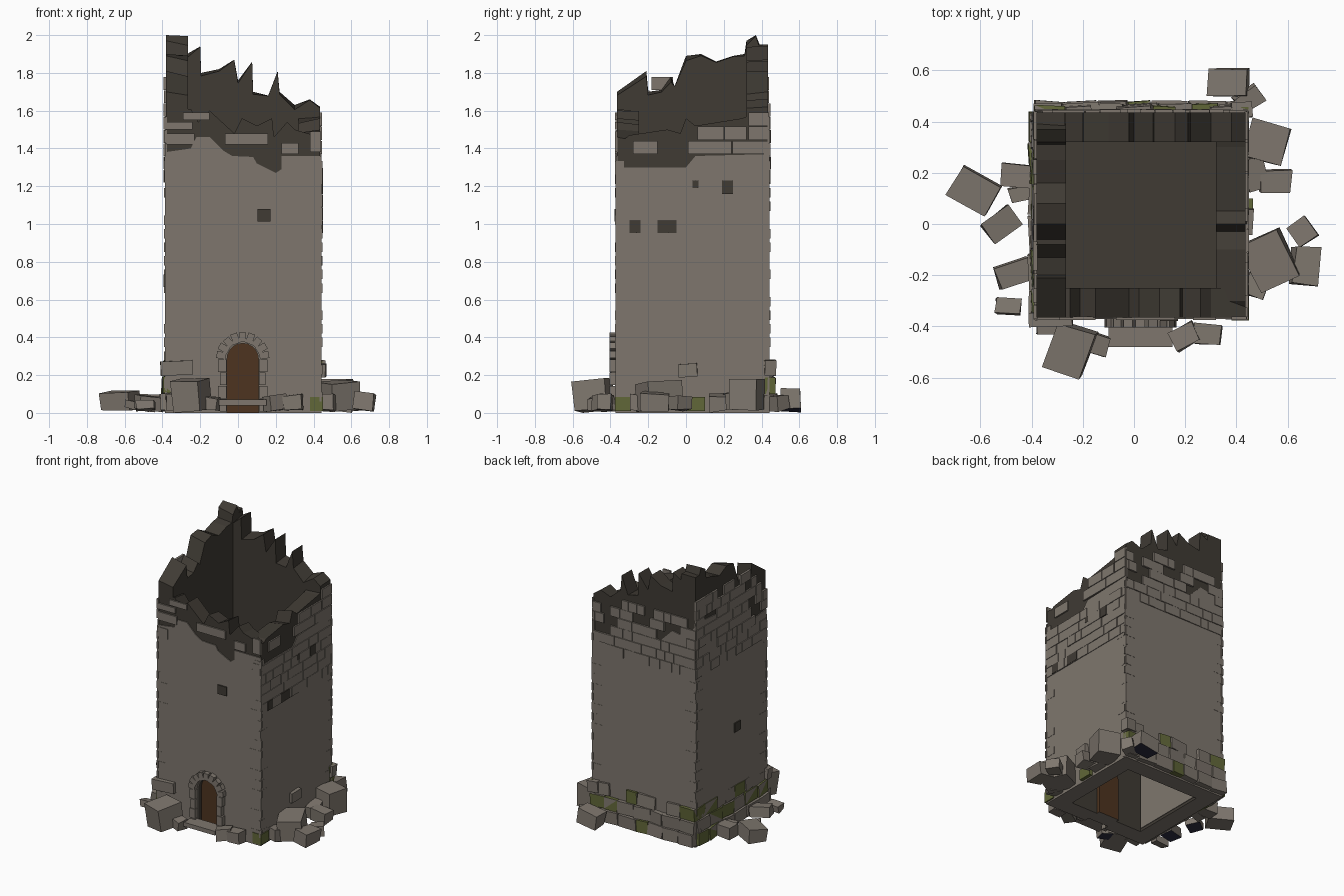
import bpy, bmesh, math, random
from mathutils import Matrix, Vector, Euler

random.seed(7)
if "Cube" in bpy.data.objects:
    bpy.data.objects.remove(bpy.data.objects["Cube"], do_unlink=True)


def material(name, rgb):
    m = bpy.data.materials.new(name)
    m.use_nodes = True
    m.diffuse_color = (*rgb, 1)
    m.node_tree.nodes["Principled BSDF"].inputs["Base Color"].default_value = (*rgb, 1)
    return m


MATS = [material("grey stone", (0.21, 0.183, 0.155)),
        material("dark core stone", (0.05, 0.043, 0.034)),
        material("door wood", (0.075, 0.034, 0.014)),
        material("moss", (0.12, 0.135, 0.04)),
        material("damp blue", (0.025, 0.025, 0.05))]
STONE, DARK, WOOD, MOSS, DAMP = range(5)

# Outer wall planes: (runs along x?, plane position, outward sign)
FACES = {"front": (True, -0.365, -1), "back": (True, 0.435, 1),
         "left": (False, 0.435, 1), "right": (False, -0.38, -1)}

# Arched doorway outline, left foot to right foot
DX, R, SPRING = 0.025, 0.083, 0.285
ARCH = [(DX - R, 0)] + [(DX - R * math.cos(math.pi * i / 10), SPRING + R * math.sin(math.pi * i / 10))
                        for i in range(11)] + [(DX + R, 0)]


def on_face(face, u, z, out):
    along_x, plane, sign = FACES[face]
    w = plane + sign * out
    return Vector((u, w, z) if along_x else (w, u, z))


def finish(name, bm):
    bmesh.ops.recalc_face_normals(bm, faces=bm.faces)
    me = bpy.data.meshes.new(name)
    bm.to_mesh(me)
    bm.free()
    for m in MATS:
        me.materials.append(m)
    ob = bpy.data.objects.new(name, me)
    bpy.context.collection.objects.link(ob)
    return ob


def panel(name, face, pts, mat, inner, outer, ragged=0.0):
    """Upright slab from an outline of (along, height) points; its underside is grey stone."""
    bm = bmesh.new()
    front = [bm.verts.new(on_face(face, u, z, outer)) for u, z in pts]
    back = [bm.verts.new(on_face(face, u, z - (random.uniform(0, ragged) if z > 1 else 0), inner))
            for u, z in pts]
    bm.faces.new(front)
    bm.faces.new(back[::-1])
    n = len(pts)
    for i in range(n):
        j = (i + 1) % n
        bm.faces.new((front[i], back[i], back[j], front[j]))
    for f in bm.faces:
        f.material_index = STONE if all(v.co.z < 0.001 for v in f.verts) else mat
    return finish(name, bm)


def wall_outline(face, top):
    """Close a broken top edge down to the ground, leaving the doorway open in front."""
    doorway = ARCH[::-1] if face == "front" else []
    return [(top[0][0], 0)] + top + [(top[-1][0], 0)] + doorway


def add_box(bm, loc, size, rot=(0, 0, 0), mat=STONE):
    m = Matrix.LocRotScale(Vector(loc), Euler(rot), Vector(size))
    vs = bmesh.ops.create_cube(bm, size=1, matrix=m)["verts"]
    faces = {f for v in vs for f in v.link_faces}
    for f in faces:
        f.material_index = mat
    return vs, faces


def face_box(bm, face, u0, u1, z0, z1, inner, outer, mat=STONE, tilt=0.0):
    a, b = on_face(face, u0, z0, inner), on_face(face, u1, z1, outer)
    size = [abs(q - p) for p, q in zip(a, b)]
    rot = [random.uniform(-tilt, tilt) for _ in range(3)]
    return add_box(bm, (a + b) / 2, size, rot, mat)


# Broken core walls
core = {
    "back": [(-.38, 1.95), (-.27, 1.95), (-.27, 1.9), (-.2, 1.94), (-.195, 1.8), (-.1, 1.82), (-.02, 1.87),
             (0, 1.76), (.075, 1.86), (.08, 1.7), (.16, 1.68), (.21, 1.81), (.22, 1.7), (.3, 1.63),
             (.38, 1.66), (.435, 1.62)],
    "right": [(-.365, 1.7), (-.21, 1.81), (-.2, 1.7), (-.13, 1.71), (-.08, 1.78), (-.06, 1.73), (0, 1.89),
              (.08, 1.9), (.16, 1.86), (.25, 1.89), (.31, 1.9), (.32, 1.97), (.37, 2), (.39, 1.95), (.435, 1.95)],
    "front": [(-.38, 1.6), (-.25, 1.61), (-.21, 1.54), (-.15, 1.6), (-.02, 1.48), (.02, 1.56), (.1, 1.52),
              (.18, 1.56), (.19, 1.46), (.26, 1.54), (.3, 1.5), (.435, 1.46)],
    "left": [(-.365, 1.42), (-.3, 1.47), (-.1, 1.5), (-.03, 1.48), (0, 1.56), (.05, 1.52), (.3, 1.56), (.435, 1.62)],
}
for face, top in core.items():
    panel(face + "_core_wall", face, wall_outline(face, top), DARK, -0.115, 0.0, 0.03)

# Pale outer skin with torn upper edges
skin = {
    "front": [(-.387, 1.38), (-.25, 1.4), (-.22, 1.46), (-.15, 1.46), (-.08, 1.39), (-.03, 1.36), (.08, 1.355),
              (.1, 1.32), (.2, 1.27), (.23, 1.29), (.23, 1.36), (.442, 1.36)],
    "left": [(-.372, 1.3), (0, 1.3), (.05, 1.36), (.442, 1.37)],
    "back": [(-.387, 1.6), (-.3, 1.5), (-.2, 1.52), (-.1, 1.42), (.1, 1.4), (.2, 1.33), (.442, 1.36)],
    "right": [(-.372, 1.42), (-.2, 1.4), (-.1, 1.5), (.1, 1.52), (.2, 1.6), (.442, 1.62)],
}
for face, top in skin.items():
    panel(face + "_stone_skin", face, wall_outline(face, top), STONE, -0.003, 0.006)

# Inner floor and pale lining of the lower room
bm = bmesh.new()
add_box(bm, (.028, .028, .8), (.6, .6, .03), mat=DARK)
face_box(bm, "right", -.24, .31, .02, .78, -.11, -.119)
finish("inner_floor", bm)


# Loose brick courses near the top
def courses(name, face, u0, u1, z0, rows, keep, height=0.07):
    bm = bmesh.new()
    for r in range(rows):
        u = u0
        while u < u1 - 0.01:
            end = min(u + random.uniform(0.05, 0.13), u1)
            if random.random() < keep(u, r / rows):
                face_box(bm, face, u, end - 0.003, z0 + r * height, z0 + (r + 1) * height - 0.003,
                         -0.003, random.uniform(0.009, 0.014))
            u = end
    finish(name, bm)


courses("left_bricks", "left", -.372, .442, .95, 5, lambda u, t: 0.95 if t > 0.1 else 0.7)
courses("back_bricks", "back", -.387, .442, 1.22, 6, lambda u, t: 0.95 - t * (0.5 + u))
courses("right_bricks", "right", -.372, .442, 1.22, 8, lambda u, t: 0.95 - t * (0.4 - u))

bm = bmesh.new()
for u0, u1, z0, z1 in [(-.38, -.24, 1.5, 1.54), (-.38, -.23, 1.42, 1.48), (-.29, -.15, 1.55, 1.59),
                       (-.07, .16, 1.42, 1.48), (.23, .32, 1.37, 1.43), (.38, .44, 1.38, 1.49),
                       (-.38, -.3, 1.3, 1.37), (.38, .44, 1.23, 1.31)]:
    face_box(bm, "front", u0, u1, z0, z1, -.003, .01)
for u0, u1, z0 in [(-.28, -.15, 1.37), (.01, .24, 1.37), (.245, .44, 1.37), (.06, .2, 1.445),
                   (.205, .32, 1.445), (.33, .44, 1.445), (.33, .44, 1.52)]:
    face_box(bm, "left", u0, u1, z0, z0 + .07, -.003, .01)
finish("patch_bricks", bm)

# Alternating corner stones
bm = bmesh.new()
for face, (along_x, _, _) in FACES.items():
    lo, hi = (-.393, .448) if along_x else (-.377, .447)
    for i in range(18):
        w = 0.05 if i % 2 else 0.09
        z = 0.06 + i * 0.072
        if random.random() < 0.6:
            face_box(bm, face, lo, lo + w, z, z + .05, -.003, .0075)
        if random.random() < 0.6:
            face_box(bm, face, hi - w, hi, z, z + .05, -.003, .0075)
finish("corner_stones", bm)

# Window openings and missing stones
bm = bmesh.new()
for face, u, z, w, h in [("front", .137, 1.047, .07, .065), ("right", -.03, .7, .07, .065),
                         ("left", .22, 1.195, .06, .07), ("left", -.1, .985, .1, .065),
                         ("left", -.27, .985, .06, .065), ("left", .05, 1.21, .03, .04)]:
    face_box(bm, face, u - w / 2, u + w / 2, z - h / 2, z + h / 2, .006, .0145, DARK)
finish("window_openings", bm)

# Recessed arched door with stone surround and step
panel("door", "front", ARCH, WOOD, -0.14, -0.03)
bm = bmesh.new()
for s in (-1, 1):
    for i in range(4):
        w = 0.045 if i % 2 else 0.036
        x = DX + s * (R + w / 2 + 0.002)
        add_box(bm, (x, -.38, .04 + i * .07), (w, .05, .066))
for i in range(9):
    a = math.pi * (i + 0.5) / 9
    r = R + 0.032
    add_box(bm, (DX + r * math.cos(a), -.38, SPRING + r * math.sin(a)),
            (.056 if i % 2 else .05, .05, .037), (0, -a, 0))
add_box(bm, (.025, -.43, .055), (.25, .1, .03))
finish("door_surround", bm)

# Mossy footing courses along two sides
bm = bmesh.new()
for face, lo, hi, out, mossy in [("back", -.39, .45, .045, .35), ("right", -.37, .44, .03, .55)]:
    for row in range(3):
        u = lo
        while u < hi - 0.02:
            end = min(u + random.uniform(0.09, 0.16), hi)
            if row < 2 or random.random() < 0.6:
                vs, fs = face_box(bm, face, u, end - .004, .012 + row * .09, .098 + row * .09,
                                  -.02, out - row * .01, STONE, 0.08)
                # moss grows over half of a face, split along its diagonal
                if random.random() < mossy:
                    tris = bmesh.ops.triangulate(bm, faces=list(fs))["faces"]
                    for f in tris:
                        f.material_index = MOSS if random.random() < 0.65 else STONE
            u = end
face_box(bm, "left", -.372, -.29, .01, .085, -.02, .015, MOSS)
face_box(bm, "left", 0, .1, .01, .085, -.02, .03, MOSS)
face_box(bm, "left", -.04, .06, .19, .26, -.02, .03, STONE, .1)
face_box(bm, "front", .38, .45, .01, .085, -.02, .012, MOSS)
face_box(bm, "front", -.41, -.24, .2, .275, -.02, .035, STONE, .05)
face_box(bm, "back", .38, .46, .2, .28, -.02, .04, STONE, .1)
finish("footing_stones", bm)

# Fallen rubble: x, y, width, depth, height, turn in degrees
rubble = [(.37, .555, .15, .11, .1, -2), (.45, .49, .1, .08, .08, 35), (.52, .32, .15, .15, .16, -15),
          (.55, .165, .12, .09, .08, 0), (.53, -.14, .17, .2, .15, 25), (.66, -.03, .09, .09, .07, 35),
          (.67, -.165, .1, .15, .09, -5), (-.625, .13, .17, .13, .1, -28), (-.52, 0, .13, .09, .04, 38),
          (-.46, .19, .12, .09, .08, -5), (-.47, -.19, .14, .09, .07, 20), (-.49, -.32, .1, .06, .05, 0),
          (-.25, -.49, .15, .18, .16, -20), (-.14, -.47, .08, .08, .07, -15), (.2, -.44, .1, .08, .08, 30),
          (.29, -.43, .1, .08, .08, -5), (.48, -.24, .08, .09, .08, -20), (-.44, .12, .09, .06, .07, 10),
          (.47, .2, .08, .12, .09, 15), (-.33, -.4, .1, .06, .09, 5)]
bm = bmesh.new()
for i, (x, y, w, d, h, turn) in enumerate(rubble):
    tilt = [random.uniform(-.16, .16) for _ in range(2)]
    vs, fs = add_box(bm, (x, y, h / 2 + .015), (w, d, h), (*tilt, math.radians(turn)))
    for v in vs:
        v.co += Vector([random.uniform(-.006, .006) for _ in range(3)])
        v.co.z = max(v.co.z, 0)
    if i in (0, 8, 10, 13):
        min(fs, key=lambda f: f.calc_center_median().z).material_index = DAMP
finish("fallen_rubble", bm)
